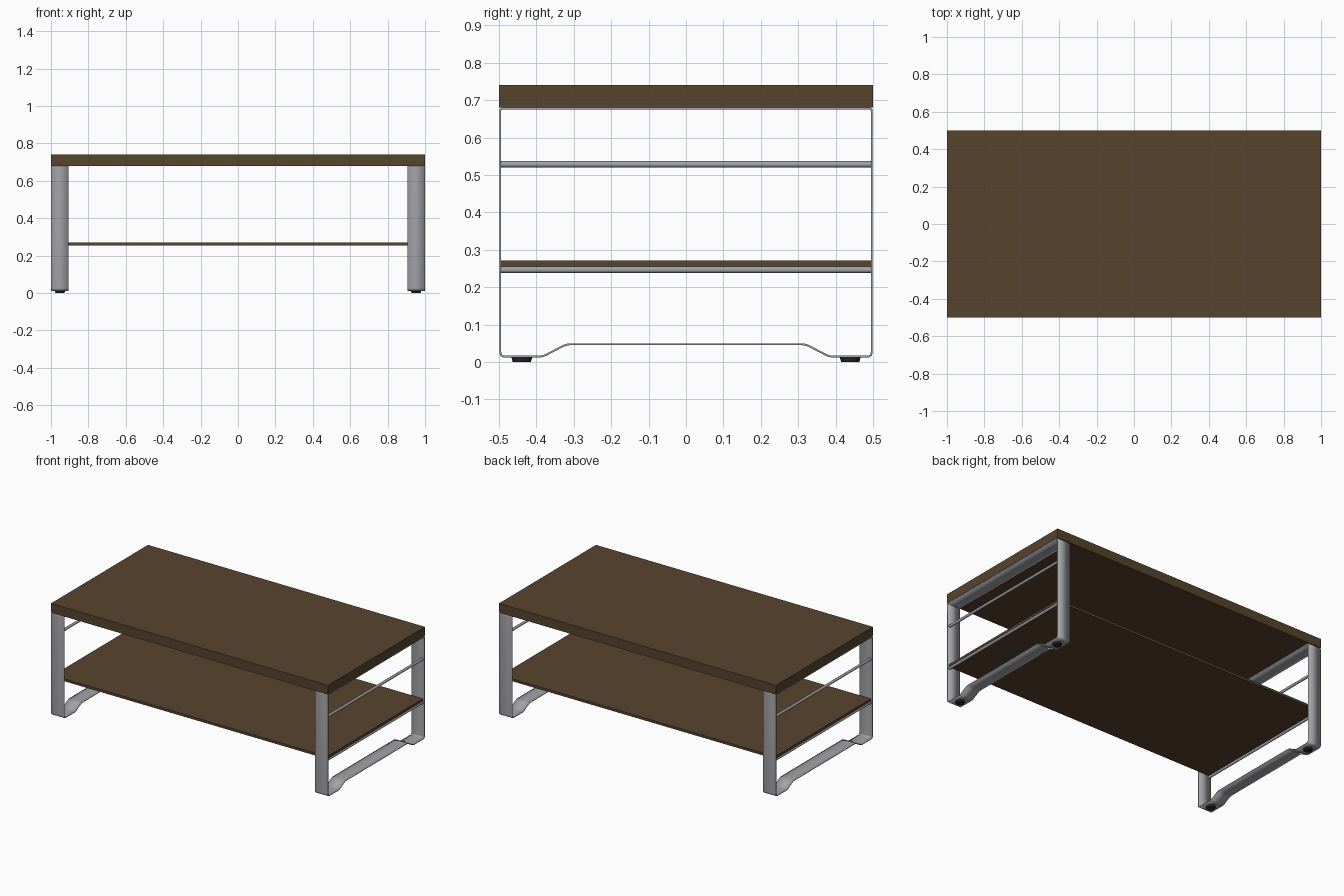
import bpy, bmesh, math
from mathutils import Matrix, Vector

if "Cube" in bpy.data.objects:
    bpy.data.objects.remove(bpy.data.objects["Cube"])


def material(name, rgb):
    m = bpy.data.materials.new(name)
    m.diffuse_color = (*rgb, 1)
    m.use_nodes = True
    m.node_tree.nodes["Principled BSDF"].inputs["Base Color"].default_value = m.diffuse_color
    return m


WOOD = material("dark wood", (0.095, 0.057, 0.027))
METAL = material("grey metal", (0.37, 0.365, 0.39))
RUBBER = material("black rubber", (0.02, 0.02, 0.02))


def finish(name, bm, mat, smooth=False):
    me = bpy.data.meshes.new(name)
    bmesh.ops.recalc_face_normals(bm, faces=bm.faces)
    bm.to_mesh(me)
    bm.free()
    me.materials.append(mat)
    ob = bpy.data.objects.new(name, me)
    bpy.context.collection.objects.link(ob)
    if smooth:
        bpy.ops.object.select_all(action='DESELECT')
        bpy.context.view_layer.objects.active = ob
        ob.select_set(True)
        bpy.ops.object.shade_smooth_by_angle(angle=math.radians(35))
    return ob


def box(name, size, z, mat):
    bm = bmesh.new()
    bmesh.ops.create_cube(bm, size=1, matrix=Matrix.Translation((0, 0, z)) @ Matrix.Diagonal((*size, 1)))
    return finish(name, bm, mat)


def rounded(points, steps=6):
    """Round each corner of a closed outline; points are (y, z, cut length)."""
    out = []
    n = len(points)
    for i, (y, z, r) in enumerate(points):
        p = Vector((y, z))
        a = p + (Vector(points[i - 1][:2]) - p).normalized() * r
        b = p + (Vector(points[(i + 1) % n][:2]) - p).normalized() * r
        for k in range(steps + 1):
            t = k / steps
            out.append(a * (1 - t) ** 2 + p * 2 * t * (1 - t) + b * t * t)
    return out


# Wooden top and lower shelf
box("table_top", (2.0, 1.0, 0.06), 0.71, WOOD)
box("lower_shelf", (1.98, 0.99, 0.016), 0.263, WOOD)

# Centre line of the bent flat bar, mirrored in y
half = [(0.4965, 0.6775, 0.006), (0.4965, 0.0145, 0.013),
        (0.383, 0.0145, 0.012), (0.320, 0.0475, 0.012)]
outline = rounded(half + [(-y, z, r) for y, z, r in reversed(half)])

for side, s in (("left", -1), ("right", 1)):
    # Leg frame: closed ribbon thickened into a flat bar
    bm = bmesh.new()
    rows = [[bm.verts.new((s * x, p.x, p.y)) for p in outline] for x in (0.905, 0.999)]
    n = len(outline)
    for i in range(n):
        j = (i + 1) % n
        bm.faces.new((rows[0][i], rows[0][j], rows[1][j], rows[1][i]))
    frame = finish(side + "_leg_frame", bm, METAL, True)
    mod = frame.modifiers.new("thickness", 'SOLIDIFY')
    mod.thickness = 0.005
    mod.offset = 0
    mod.use_even_offset = True

    # Round cross rails between the uprights
    for level, z in (("upper", 0.5285), ("lower", 0.2465)):
        bm = bmesh.new()
        bmesh.ops.create_cone(bm, cap_ends=True, segments=20, radius1=0.0085, radius2=0.0085, depth=0.99,
                              matrix=Matrix.Translation((s * 0.985, 0, z)) @ Matrix.Rotation(math.pi / 2, 4, 'X'))
        finish(f"{side}_{level}_rail", bm, METAL, True)

    # Tapered feet
    for end, y in (("front", -0.439), ("back", 0.439)):
        bm = bmesh.new()
        bmesh.ops.create_cone(bm, cap_ends=True, segments=24, radius1=0.024, radius2=0.028, depth=0.0125,
                              matrix=Matrix.Translation((s * 0.952, y, 0.00625)))
        finish(f"{side}_{end}_foot", bm, RUBBER, True)
